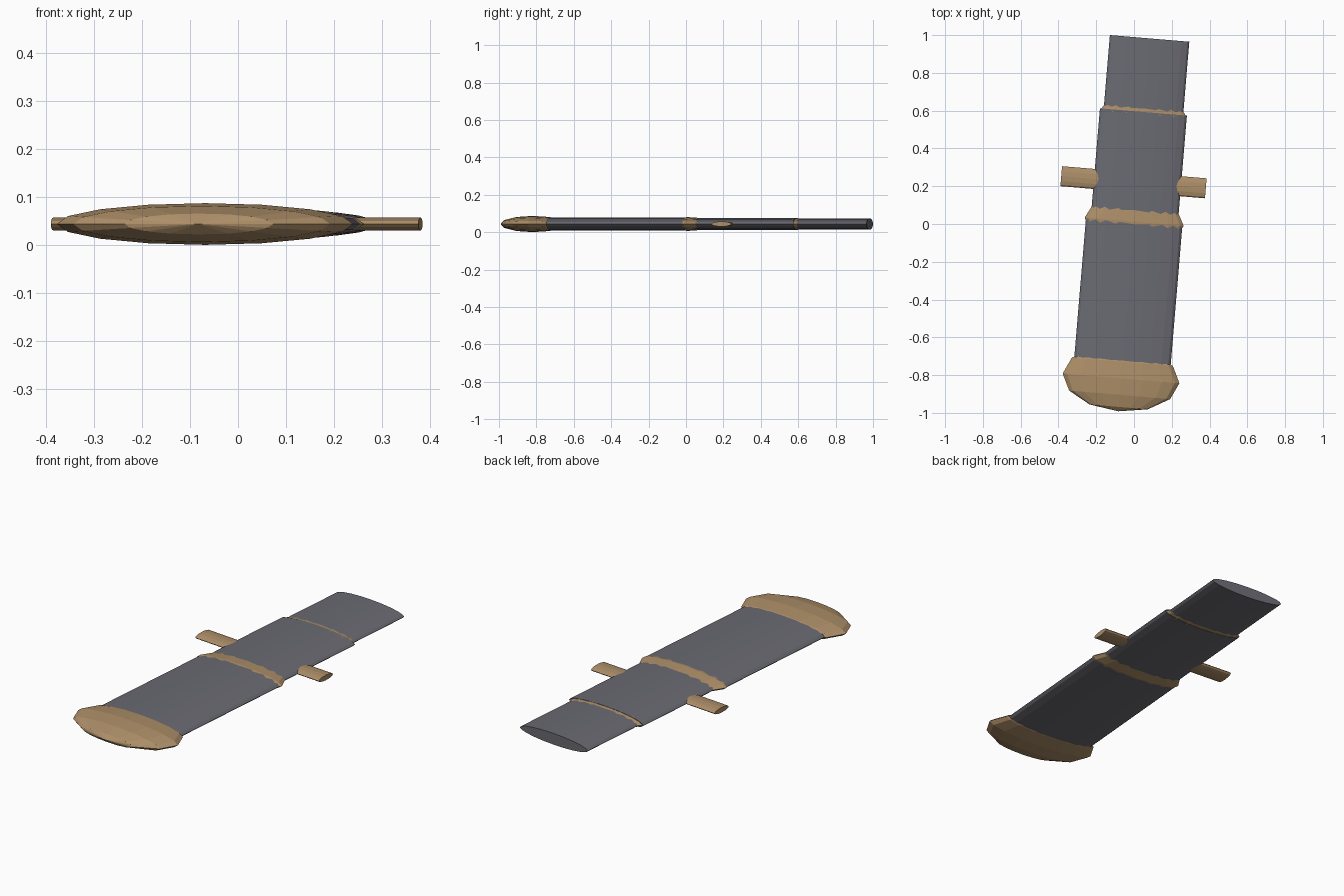
import bpy, bmesh, math
from mathutils import Matrix

cube = bpy.data.objects.get("Cube")
if cube:
    bpy.data.objects.remove(cube)

FLAT = 0.14                      # height of the barrel relative to its width
PLACE = Matrix.Translation((0, 0, 0.044)) @ Matrix.Rotation(math.radians(-4.8), 4, 'Z')
ALONG_Y = Matrix.Rotation(math.radians(-90), 4, 'X')
ALONG_X = Matrix.Rotation(math.radians(90), 4, 'Y')


def material(name, color):
    m = bpy.data.materials.new(name)
    m.use_nodes = True
    m.diffuse_color = color
    m.node_tree.nodes["Principled BSDF"].inputs["Base Color"].default_value = color
    return m


grey = material("iron grey", (0.145, 0.145, 0.17, 1))
tan = material("bronze tan", (0.42, 0.275, 0.14, 1))


def finish(bm, name, mat, local):
    bm.transform(PLACE @ local)
    bmesh.ops.recalc_face_normals(bm, faces=bm.faces)
    mesh = bpy.data.meshes.new(name)
    bm.to_mesh(mesh)
    bm.free()
    mesh.materials.append(mat)
    ob = bpy.data.objects.new(name, mesh)
    bpy.context.collection.objects.link(ob)


def barrel(name, start, end, radius):
    bm = bmesh.new()
    bmesh.ops.create_cone(bm, cap_ends=True, segments=20, radius1=radius,
                          radius2=radius, depth=end - start)
    finish(bm, name, grey, Matrix.Translation((0, (start + end) / 2, 0))
           @ Matrix.Diagonal((1, 1, FLAT, 1)) @ ALONG_Y)


def bulge(name, center, radius, length):
    bm = bmesh.new()
    bmesh.ops.create_uvsphere(bm, u_segments=16, v_segments=6, radius=1)
    finish(bm, name, tan, Matrix.Translation((0, center, 0))
           @ Matrix.Diagonal((radius, length, radius * FLAT, 1)) @ ALONG_Y)


def stub(name, inner, outer):
    bm = bmesh.new()
    bmesh.ops.create_cone(bm, cap_ends=True, segments=12, radius1=1,
                          radius2=1, depth=abs(outer - inner))
    finish(bm, name, tan, Matrix.Translation(((inner + outer) / 2, 0.22, 0))
           @ Matrix.Diagonal((1, 0.053, 0.0135, 1)) @ ALONG_X)


# Stepped barrel, widest at the front
barrel("front_barrel", -0.80, 0.012, 0.256)
barrel("middle_barrel", 0.0, 0.595, 0.231)
barrel("rear_barrel", 0.58, 0.986, 0.211)

# Rounded end and the two bands at the steps
bulge("front_dome", -0.82, 0.31, 0.175)
bulge("middle_band", 0.012, 0.263, 0.135)
bulge("rear_band", 0.585, 0.230, 0.095)

# Side stubs
stub("right_stub", -0.15, -0.405)
stub("left_stub", 0.15, 0.363)
